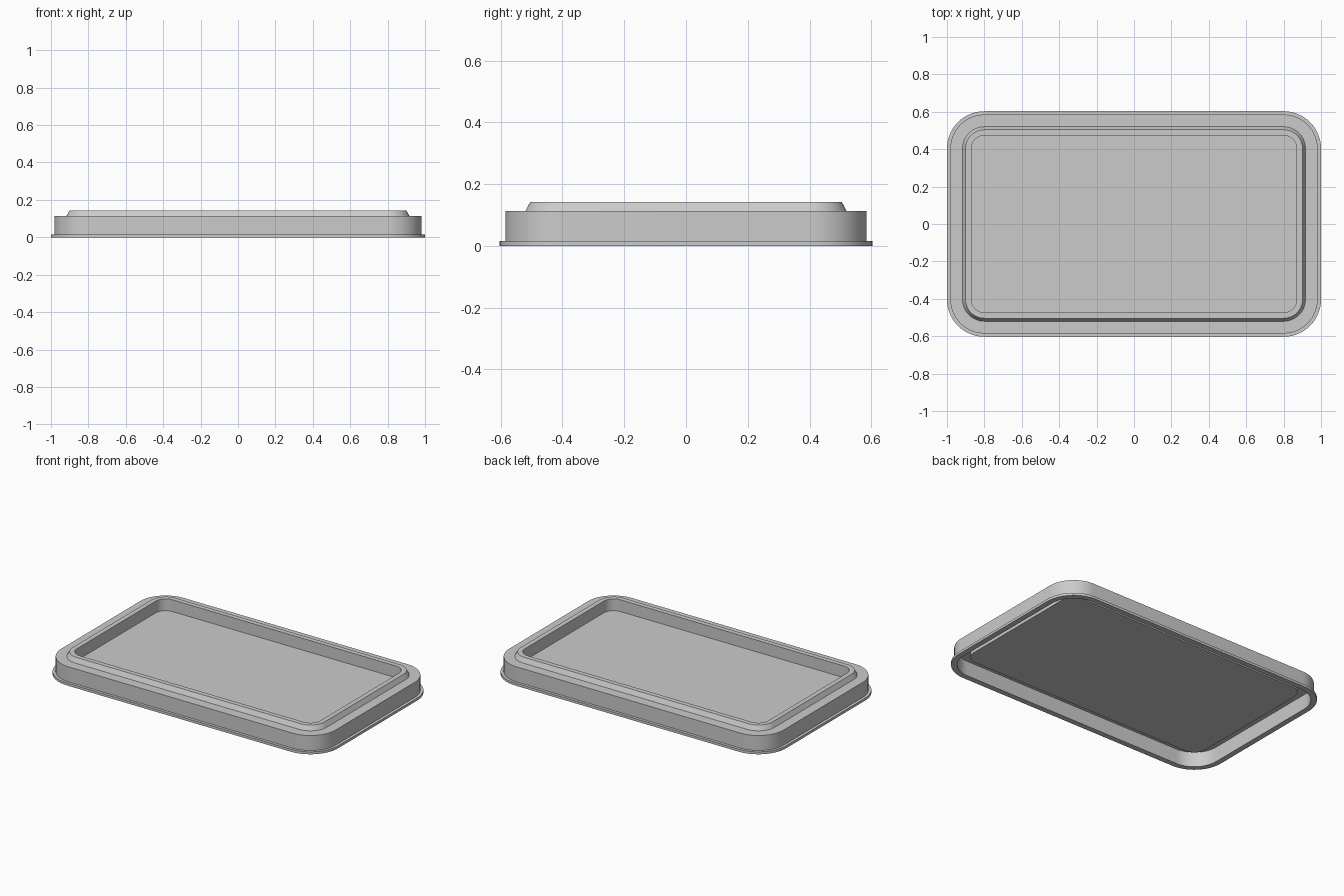
import bpy
import bmesh
from math import cos, sin, pi

cube = bpy.data.objects.get("Cube")
if cube:
    bpy.data.objects.remove(cube, do_unlink=True)

# Single plain grey plastic
grey = bpy.data.materials.new("grey_plastic")
grey.use_nodes = True
colour = (0.6, 0.6, 0.6, 1)
grey.diffuse_color = colour
grey.node_tree.nodes["Principled BSDF"].inputs["Base Color"].default_value = colour

CORNER_X, CORNER_Y = 0.8, 0.403   # shared corner centres
STEPS = 14                        # segments per rounded corner


def rounded_ring(bm, radius, z):
    """Loop of vertices round a rectangle with the given corner radius."""
    ring = []
    signs = [(1, 1), (-1, 1), (-1, -1), (1, -1)]
    for quarter, (sx, sy) in enumerate(signs):
        for i in range(STEPS + 1):
            a = (quarter + i / STEPS) * pi / 2
            ring.append(bm.verts.new((sx * CORNER_X + radius * cos(a),
                                      sy * CORNER_Y + radius * sin(a), z)))
    return ring


def sweep(name, profile):
    """Sweep a (radius, height) profile round the outline, capping both ends."""
    bm = bmesh.new()
    rings = [rounded_ring(bm, r, z) for r, z in profile]
    for lower, upper in zip(rings, rings[1:]):
        for i in range(len(lower)):
            j = (i + 1) % len(lower)
            bm.faces.new((lower[i], lower[j], upper[j], upper[i]))
    bm.faces.new(rings[0])
    bm.faces.new(rings[-1])
    bmesh.ops.recalc_face_normals(bm, faces=bm.faces)
    mesh = bpy.data.meshes.new(name)
    bm.to_mesh(mesh)
    bm.free()
    mesh.materials.append(grey)
    obj = bpy.data.objects.new(name, mesh)
    bpy.context.collection.objects.link(obj)
    bpy.ops.object.select_all(action="DESELECT")
    obj.select_set(True)
    bpy.context.view_layer.objects.active = obj
    bpy.ops.object.shade_smooth_by_angle(angle=pi / 7)
    return obj


# Thin lid shell: underside of the pan, groove, skirt, flange, step, ridge, pan
sweep("container_lid", [
    (0.086, 0.052),                    # pan underside
    (0.086, 0.097), (0.164, 0.097),    # groove under the step
    (0.164, 0.0), (0.2, 0.0),          # skirt inside and flange base
    (0.2, 0.016), (0.182, 0.016),      # flange top
    (0.182, 0.113), (0.117, 0.113),    # skirt outside and step
    (0.101, 0.143), (0.07, 0.143),     # sloped ridge
    (0.07, 0.067),                     # pan floor
])
